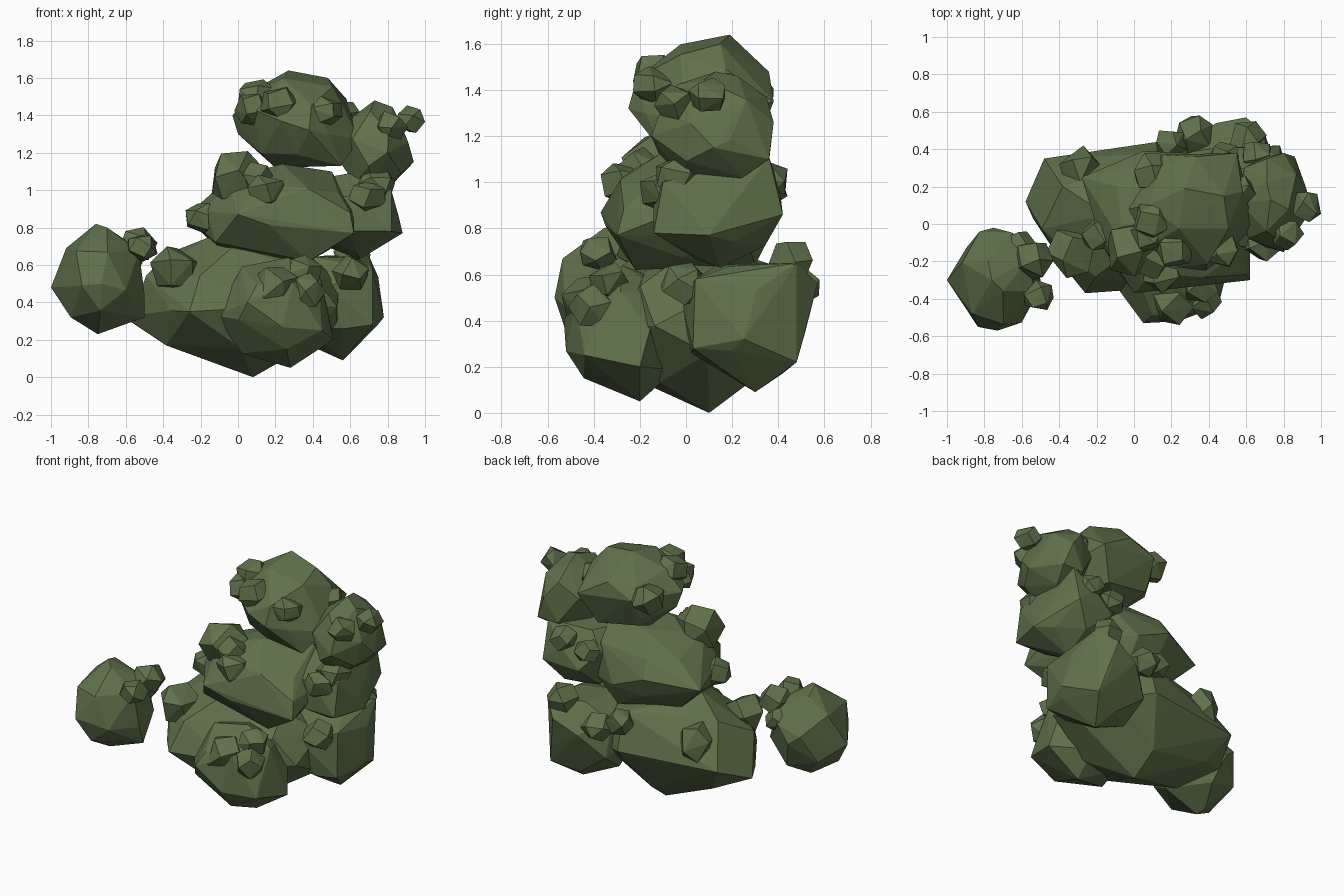
import bpy, bmesh, math, random
from mathutils import Vector, Euler

leaf = bpy.data.materials.new("olive_leaf")
leaf.diffuse_color = (0.115, 0.165, 0.07, 1)


def clump(name, lo, hi, points, seed, corners=()):
    """Faceted lump: hull of points spread on an ellipsoid plus jutting corners."""
    rng = random.Random(seed)
    spin = Euler([rng.uniform(0, 6.28) for _ in range(3)]).to_matrix()
    pts = []
    for i in range(points):
        z = 1 - 2 * (i + 0.5) / points
        a = i * math.pi * (3 - math.sqrt(5))
        r = math.sqrt(1 - z * z)
        p = Vector((r * math.cos(a), r * math.sin(a), z))
        p += Vector([rng.uniform(-0.12, 0.12) for _ in range(3)])
        pts.append(spin @ p.normalized())
    mins = [min(p[k] for p in pts) for k in range(3)]
    maxs = [max(p[k] for p in pts) for k in range(3)]
    bm = bmesh.new()
    for p in pts:
        bm.verts.new([lo[k] + (p[k] - mins[k]) / (maxs[k] - mins[k]) * (hi[k] - lo[k])
                      for k in range(3)])
    for c in corners:
        bm.verts.new(c)
    bmesh.ops.convex_hull(bm, input=bm.verts)
    loose = [v for v in bm.verts if not v.link_faces]
    bmesh.ops.delete(bm, geom=loose, context='VERTS')
    bmesh.ops.recalc_face_normals(bm, faces=bm.faces)
    me = bpy.data.meshes.new(name)
    bm.to_mesh(me)
    bm.free()
    me.materials.append(leaf)
    bpy.context.collection.objects.link(bpy.data.objects.new(name, me))


def foliage(name, lo, hi, corners, sprigs, seed, points=20):
    """One large clump with its small surface sprigs (x, y, z, radius)."""
    clump(name, lo, hi, points, seed, corners)
    for i, (x, y, z, r) in enumerate(sprigs):
        c, s = Vector((x, y, z)), Vector((r, r, r * 0.92))
        clump(f"{name}_sprig_{i + 1}", c - s, c + s, 12, seed * 50 + i)


# Detached bush on the left
foliage("side_bush", (-0.98, -0.55, 0.25), (-0.5, -0.04, 0.8),
        [(-1, -0.3, 0.48), (-0.76, -0.3, 0.82), (-0.73, -0.57, 0.5),
         (-0.75, -0.02, 0.52), (-0.75, -0.3, 0.23), (-0.5, -0.3, 0.32)],
        [(-0.53, -0.2, 0.71, 0.1), (-0.51, -0.38, 0.69, 0.08),
         (-0.6, -0.13, 0.61, 0.09)], 1)

# Bottom tier
foliage("base_clump", (-0.54, -0.34, 0.06), (0.54, 0.42, 0.72),
        [(0.08, 0.1, 0.0), (-0.58, 0.12, 0.3), (-0.48, 0.35, 0.4),
         (0.2, 0.45, 0.4), (-0.15, 0.05, 0.75), (-0.26, -0.37, 0.35),
         (-0.38, 0.2, 0.66), (0.2, 0.38, 0.64)],
        [(-0.34, -0.16, 0.58, 0.13), (-0.28, 0.3, 0.54, 0.12)], 2, 24)
foliage("base_front_clump", (-0.1, -0.52, 0.08), (0.48, 0.02, 0.64),
        [(0.05, -0.53, 0.4), (0.45, -0.44, 0.25), (0.28, -0.2, 0.05),
         (-0.12, -0.3, 0.33), (0.51, -0.2, 0.2)],
        [(0.2, -0.42, 0.48, 0.12), (0.37, -0.41, 0.47, 0.1),
         (0.36, -0.33, 0.57, 0.09)], 3)
foliage("base_right_clump", (0.22, -0.02, 0.13), (0.75, 0.54, 0.65),
        [(0.78, 0.25, 0.32), (0.72, 0.04, 0.58), (0.7, 0.48, 0.65),
         (0.56, 0.3, 0.09), (0.72, 0.03, 0.28), (0.68, 0.48, 0.22),
         (0.6, 0.57, 0.56)],
        [(0.6, -0.01, 0.56, 0.1), (0.61, 0.45, 0.65, 0.1),
         (0.32, 0.48, 0.55, 0.1), (0.2, 0.42, 0.6, 0.08)], 4)

# Middle tier
foliage("middle_clump", (-0.17, -0.35, 0.63), (0.62, 0.38, 1.14),
        [(-0.28, 0.25, 0.86), (-0.12, -0.2, 0.72), (0.38, -0.22, 0.62),
         (0.62, -0.3, 0.77), (0.6, -0.27, 0.88), (0.05, 0.39, 0.9),
         (0.0, -0.37, 0.87), (0.5, 0.1, 1.1), (0.3, 0.3, 0.64),
         (-0.1, 0.2, 0.68), (0.15, -0.27, 1.03)],
        [(0.0, -0.14, 1.08, 0.14), (0.15, -0.27, 0.99, 0.1),
         (-0.19, -0.05, 0.85, 0.09), (0.1, -0.2, 1.06, 0.1),
         (0.48, 0.36, 0.97, 0.08)], 5, 24)
foliage("middle_right_clump", (0.36, -0.14, 0.66), (0.86, 0.41, 1.1),
        [(0.88, 0.1, 0.77), (0.82, -0.1, 1.0), (0.78, 0.36, 1.11),
         (0.78, 0.42, 0.86), (0.82, -0.14, 0.78), (0.65, 0.15, 0.63)],
        [(0.74, -0.03, 1.03, 0.1), (0.69, -0.1, 0.96, 0.1),
         (0.66, 0.36, 1.02, 0.08)], 6)

# Top tier
foliage("top_clump", (0.0, -0.23, 1.13), (0.62, 0.36, 1.6),
        [(0.27, 0.19, 1.64), (0.48, 0.15, 1.6), (-0.03, 0.08, 1.4),
         (0.0, 0.1, 1.3), (0.65, 0.0, 1.27), (0.55, -0.1, 1.13),
         (0.2, 0.1, 1.12), (0.38, -0.25, 1.32), (0.15, 0.37, 1.4),
         (0.55, 0.38, 1.35), (0.45, 0.3, 1.15), (0.15, 0.28, 1.2)],
        [(0.1, 0.02, 1.5, 0.1), (0.22, -0.13, 1.46, 0.1),
         (0.47, -0.14, 1.42, 0.09), (0.07, -0.06, 1.43, 0.09),
         (0.1, 0.28, 1.4, 0.1)], 7)
foliage("top_right_clump", (0.55, -0.12, 0.99), (0.92, 0.37, 1.46),
        [(0.94, 0.12, 1.15), (0.73, 0.13, 1.48), (0.86, 0.36, 1.1),
         (0.8, 0.38, 1.26), (0.8, -0.15, 1.2), (0.72, 0.08, 0.97)],
        [(0.92, 0.09, 1.38, 0.08), (0.82, -0.05, 1.34, 0.09),
         (0.57, 0.18, 1.4, 0.08)], 8)
